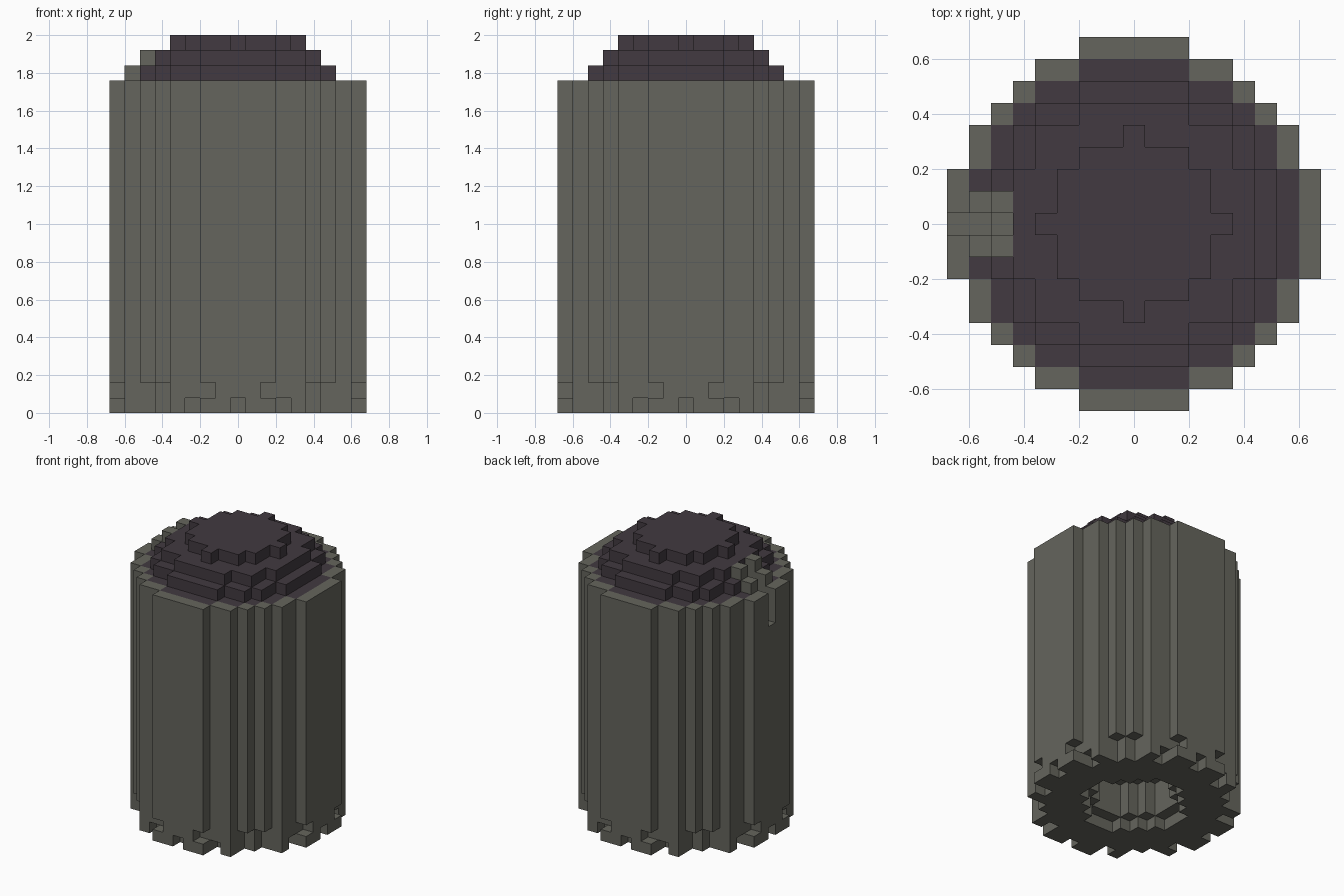
import bpy
import bmesh
from mathutils import Vector

if "Cube" in bpy.data.objects:
    bpy.data.objects.remove(bpy.data.objects["Cube"], do_unlink=True)

S = 0.08          # block size
RIM = 22          # layers up to the rim


def make_material(name, rgb):
    m = bpy.data.materials.new(name)
    m.use_nodes = True
    m.diffuse_color = (*rgb, 1)
    m.node_tree.nodes["Principled BSDF"].inputs["Base Color"].default_value = (*rgb, 1)
    return m


stone = make_material("grey stone", (0.13, 0.13, 0.109))
dark = make_material("dark plum", (0.054, 0.042, 0.052))


def disc(limit):
    """Cells whose squared distance from the middle is within the limit."""
    r = range(-8, 9)
    return {(i, j) for i in r for j in r if i * i + j * j <= limit}


def layer(cells, k0, k1):
    return {(i, j, k) for i, j in cells for k in range(k0, k1)}


outer, inner = disc(70), disc(53)
ring = {(i, j) for i, j in outer
        if not {(i + 1, j), (i - 1, j), (i, j + 1), (i, j - 1)} <= outer}

# Column with its rim
body = layer(outer, 0, RIM) - layer(inner, RIM - 1, RIM)

# Chipped blocks around the foot
for i, j in ring:
    near, far = sorted((abs(i), abs(j)))
    if far == 8:
        if near == 2:
            body.discard((i, j, 1))
        if near == 0:
            body.discard((i, j, 0))
    elif near == 5 or (far == 7 and near == 3):
        body.discard((i, j, 0))
        if near == 5:
            body.discard((i, j, 1))

# Stepped hollow underneath
body -= layer(disc(17), 0, 1)
body -= layer(disc(10), 1, 4)

# Stepped lid
lid = layer(inner, RIM - 1, RIM)
for n, limit in enumerate((42, 33, 16)):
    lid |= layer(disc(limit), RIM + n, RIM + n + 1)

# Spout on the right side with a channel down its middle
channel = layer({(-8, 0), (-7, 0)}, RIM - 3, RIM + 3) | layer({(-6, 0)}, RIM, RIM + 3)
posts = layer({(-7, -1), (-7, 1)}, RIM - 1, RIM + 1)
posts |= layer({(-6, -1), (-6, 1)}, RIM - 1, RIM + 2)
posts |= {(-6, 0, RIM - 1)}
body -= channel
lid -= channel | posts
filled = body | lid | posts


def build(name, cells, mat):
    """Skin the open sides of the blocks and merge flat areas."""
    bm = bmesh.new()
    for c in cells:
        for axis in range(3):
            for sign in (-1, 1):
                n = Vector((0, 0, 0))
                n[axis] = sign
                if tuple(int(a + b) for a, b in zip(c, n)) in filled:
                    continue
                u, v = Vector((0, 0, 0)), Vector((0, 0, 0))
                u[(axis + 1) % 3] = 1
                v[(axis + 2) % 3] = sign
                mid = Vector(c) + Vector((0, 0, 0.5)) + n / 2
                quad = [(-1, -1), (1, -1), (1, 1), (-1, 1)]
                bm.faces.new([bm.verts.new((mid + (u * a + v * b) / 2) * S)
                              for a, b in quad])
    bmesh.ops.remove_doubles(bm, verts=bm.verts, dist=0.001)
    bmesh.ops.dissolve_limit(bm, angle_limit=0.01, verts=bm.verts, edges=bm.edges)
    mesh = bpy.data.meshes.new(name)
    bm.to_mesh(mesh)
    bm.free()
    mesh.materials.append(mat)
    obj = bpy.data.objects.new(name, mesh)
    bpy.context.collection.objects.link(obj)


build("column", body, stone)
build("lid", lid, dark)
build("spout", posts, stone)
